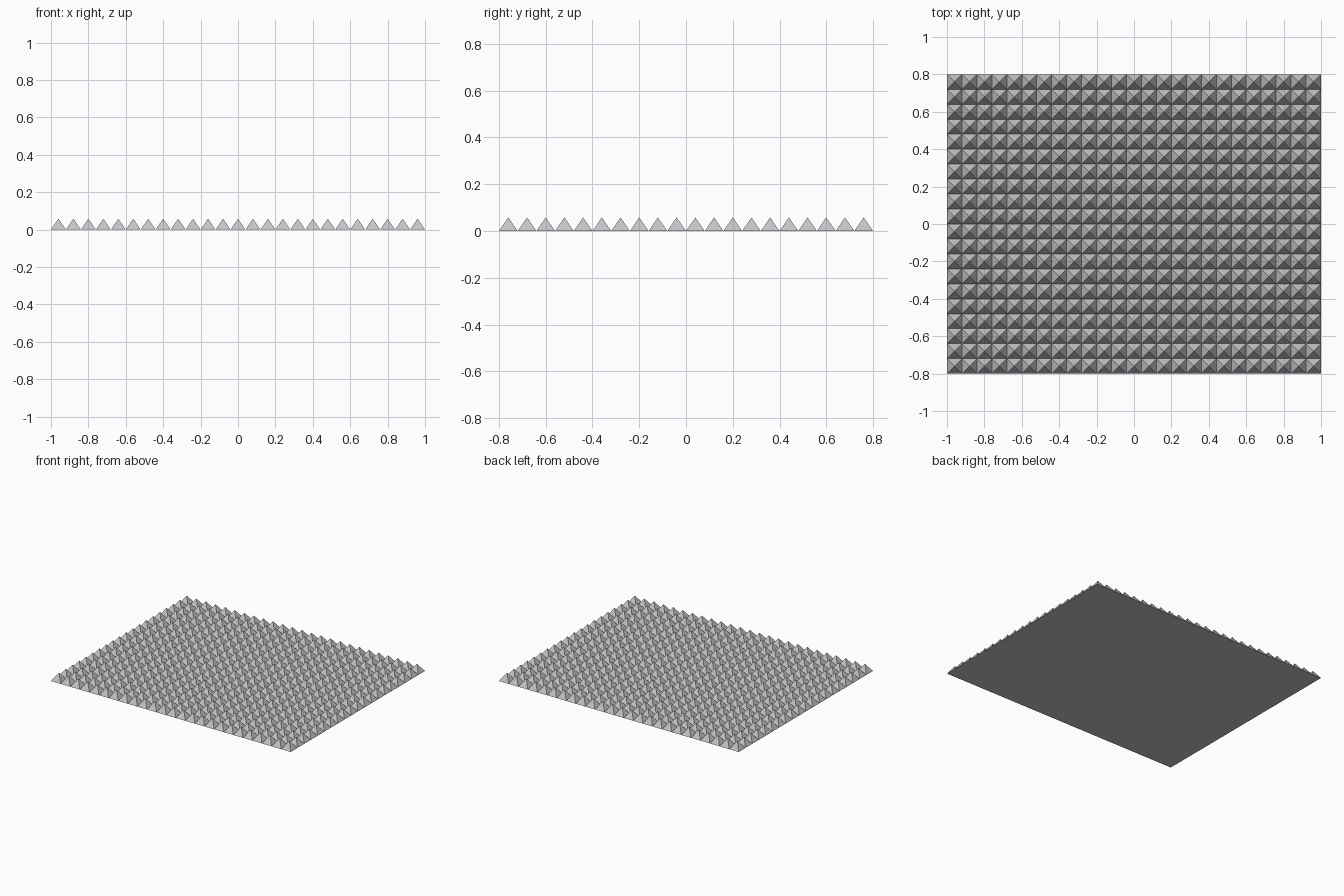
import bpy
import bmesh
from math import pi, sqrt
from mathutils import Matrix

CELL = 0.08      # width of one pyramid
HEIGHT = 0.058
COLUMNS, ROWS = 25, 20

cube = bpy.data.objects.get("Cube")
if cube:
    bpy.data.objects.remove(cube, do_unlink=True)

# Plain grey for the whole sheet
grey = bpy.data.materials.new("light_grey")
grey.use_nodes = True
colour = (0.55, 0.55, 0.55, 1)
grey.diffuse_color = colour
grey.node_tree.nodes["Principled BSDF"].inputs["Base Color"].default_value = colour

# One square pyramid in the front right-hand corner cell
corner = Matrix.Translation((
    -(COLUMNS - 1) * CELL / 2,
    -(ROWS - 1) * CELL / 2,
    HEIGHT / 2,
))
bm = bmesh.new()
bmesh.ops.create_cone(
    bm, cap_ends=True, segments=4,
    radius1=CELL / sqrt(2), radius2=0, depth=HEIGHT,
    matrix=corner @ Matrix.Rotation(pi / 4, 4, "Z"),
)
bmesh.ops.remove_doubles(bm, verts=bm.verts, dist=0.0001)
bmesh.ops.recalc_face_normals(bm, faces=bm.faces)
mesh = bpy.data.meshes.new("pyramid_sheet")
bm.to_mesh(mesh)
bm.free()
mesh.materials.append(grey)

sheet = bpy.data.objects.new("pyramid_sheet", mesh)
bpy.context.collection.objects.link(sheet)

# Repeat the pyramid along the columns, then the rows
for name, count, step in (
    ("columns", COLUMNS, (CELL, 0, 0)),
    ("rows", ROWS, (0, CELL, 0)),
):
    array = sheet.modifiers.new(name, "ARRAY")
    array.count = count
    array.use_relative_offset = False
    array.use_constant_offset = True
    array.constant_offset_displace = step
